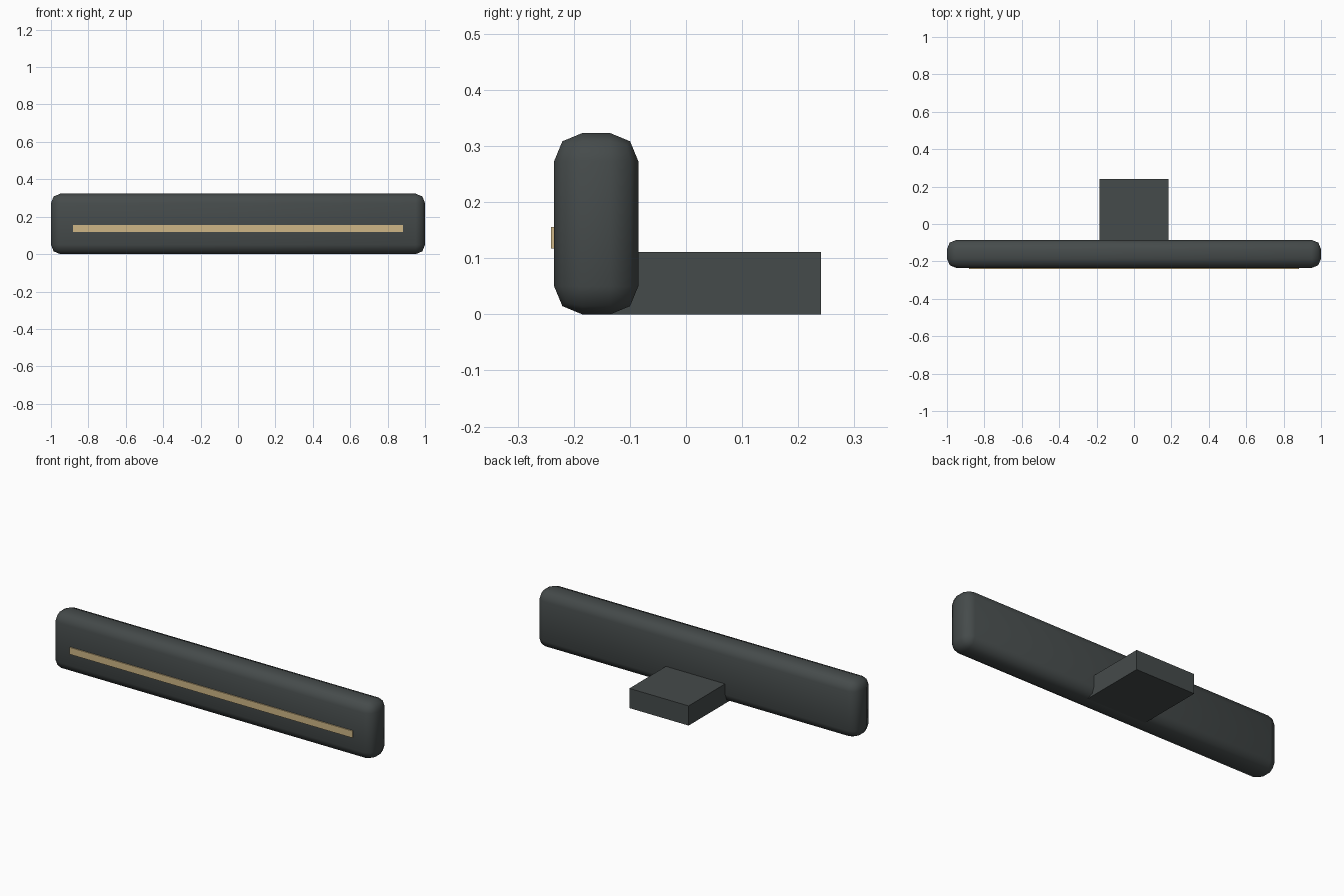
import bpy
import math

cube = bpy.data.objects.get("Cube")
if cube:
    bpy.data.objects.remove(cube, do_unlink=True)


def material(name, colour):
    mat = bpy.data.materials.new(name)
    mat.use_nodes = True
    mat.diffuse_color = colour
    mat.node_tree.nodes["Principled BSDF"].inputs["Base Color"].default_value = colour
    return mat


def box(name, low, high, mat):
    """Box between two opposite corners."""
    centre = [(a + b) / 2 for a, b in zip(low, high)]
    bpy.ops.mesh.primitive_cube_add(size=1, location=centre)
    obj = bpy.context.object
    obj.name = name
    obj.scale = [b - a for a, b in zip(low, high)]
    bpy.ops.object.transform_apply(location=False, rotation=False, scale=True)
    obj.data.materials.append(mat)
    return obj


charcoal = material("charcoal", (0.06, 0.07, 0.07, 1))
tan = material("tan", (0.62, 0.47, 0.24, 1))

# Long bar with rounded edges
bar = box("bar", (-1, -0.235, 0), (1, -0.085, 0.323), charcoal)
bevel = bar.modifiers.new("rounded_edges", "BEVEL")
bevel.width = 0.05
bevel.segments = 2
bpy.ops.object.modifier_apply(modifier=bevel.name)
bpy.ops.object.shade_smooth_by_angle(angle=math.radians(50))

# Thin strip along the front face
box("front_strip", (-0.883, -0.241, 0.117), (0.883, -0.233, 0.156), tan)

# Mounting block behind the bar
box("rear_mount", (-0.185, -0.135, 0), (0.185, 0.241, 0.111), charcoal)
